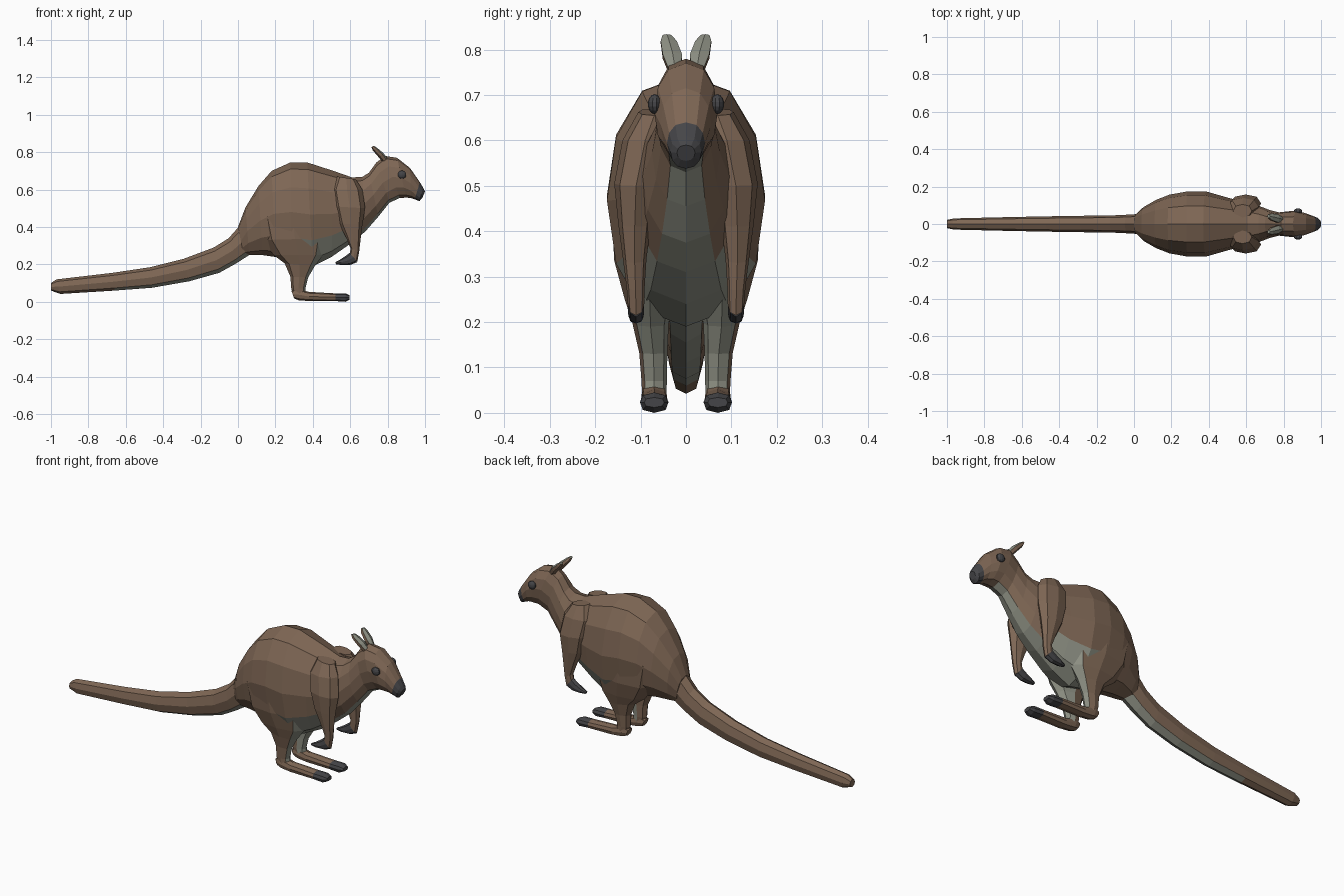
import bpy, bmesh, math


def material(name, rgb):
    m = bpy.data.materials.new(name)
    m.diffuse_color = (*rgb, 1)
    return m


BROWN = material("brown_fur", (0.21, 0.135, 0.09))
PALE = material("pale_fur", (0.27, 0.28, 0.23))
DARK = material("dark_skin", (0.06, 0.06, 0.065))


def loft(name, stations, sides, paint=None, mirror=False, fullness=0.85):
    """Skin rings together. Station: x,z of one edge, x,z of opposite edge, y, half width."""
    bm = bmesh.new()
    rings = []
    for ax, az, bx, bz, y, hw in stations:
        ring = []
        for j in range(sides):
            t = 2 * math.pi * j / sides
            f = (1 + math.cos(t)) / 2
            s = math.sin(t)
            w = math.copysign(abs(s) ** fullness, s) * hw
            ring.append(bm.verts.new((bx + (ax - bx) * f, y + w, bz + (az - bz) * f)))
        rings.append(ring)
    for i in range(len(rings) - 1):
        for j in range(sides):
            k = (j + 1) % sides
            face = bm.faces.new((rings[i][j], rings[i][k], rings[i + 1][k], rings[i + 1][j]))
            face.material_index = paint(i, j) if paint else 0
    last = len(rings) - 2
    bm.faces.new(rings[0]).material_index = paint(0, 0) if paint else 0
    bm.faces.new(rings[-1]).material_index = paint(last, 0) if paint else 0
    bmesh.ops.recalc_face_normals(bm, faces=bm.faces)
    return finish(name, bm, mirror)


def finish(name, bm, mirror):
    me = bpy.data.meshes.new(name)
    bm.to_mesh(me)
    bm.free()
    for m in (BROWN, PALE, DARK):
        me.materials.append(m)
    ob = bpy.data.objects.new(name, me)
    bpy.context.collection.objects.link(ob)
    if mirror:
        mod = ob.modifiers.new("mirror", 'MIRROR')
        mod.use_axis = (False, True, False)
    return ob


# Body, neck and head in one skin, with pale belly and dark nose
def body_paint(i, j):
    if i >= 14:
        return 2
    if 4 <= i <= 10 and j in (5, 6):
        return 1
    return 1 if 4 <= i <= 6 and j in (4, 7) else 0


loft("body_and_head", [
    (0.00, 0.40, 0.03, 0.25, 0, 0.055),
    (0.04, 0.505, 0.06, 0.25, 0, 0.09),
    (0.11, 0.62, 0.13, 0.25, 0, 0.13),
    (0.18, 0.70, 0.20, 0.24, 0, 0.157),
    (0.28, 0.745, 0.29, 0.215, 0, 0.174),
    (0.37, 0.745, 0.40, 0.19, 0, 0.174),
    (0.51, 0.70, 0.50, 0.24, 0, 0.14),
    (0.61, 0.665, 0.60, 0.31, 0, 0.115),
    (0.665, 0.668, 0.68, 0.375, 0, 0.095),
    (0.70, 0.69, 0.75, 0.455, 0, 0.075),
    (0.74, 0.745, 0.81, 0.53, 0, 0.062),
    (0.785, 0.78, 0.865, 0.555, 0, 0.068),
    (0.85, 0.77, 0.90, 0.557, 0, 0.07),
    (0.92, 0.715, 0.925, 0.555, 0, 0.056),
    (0.972, 0.64, 0.945, 0.548, 0, 0.042),
    (0.99, 0.61, 0.97, 0.538, 0, 0.034),
    (1.00, 0.59, 0.985, 0.555, 0, 0.02),
], 12, body_paint)

# Tail with pale underside
loft("tail", [
    (-1.00, 0.10, -1.00, 0.06, 0, 0.022),
    (-0.97, 0.12, -0.95, 0.042, 0, 0.03),
    (-0.67, 0.155, -0.66, 0.06, 0, 0.037),
    (-0.47, 0.185, -0.46, 0.075, 0, 0.041),
    (-0.29, 0.23, -0.26, 0.11, 0, 0.044),
    (-0.13, 0.29, -0.10, 0.155, 0, 0.046),
    (-0.05, 0.34, -0.01, 0.205, 0, 0.05),
    (0.03, 0.43, 0.06, 0.25, 0, 0.055),
], 8, lambda i, j: 1 if j in (3, 4) and i > 1 else 0)

# Hind legs: thigh tapering to ankle, pale in front and inside
loft("hind_leg", [
    (0.48, 0.46, 0.10, 0.46, 0.085, 0.08),
    (0.48, 0.34, 0.13, 0.33, 0.083, 0.075),
    (0.455, 0.25, 0.19, 0.25, 0.08, 0.055),
    (0.41, 0.19, 0.25, 0.205, 0.078, 0.04),
    (0.375, 0.13, 0.28, 0.135, 0.072, 0.031),
    (0.36, 0.07, 0.285, 0.07, 0.07, 0.028),
    (0.365, 0.03, 0.30, 0.025, 0.07, 0.026),
], 8, lambda i, j: 1 if j in (0, 6, 7) and i > 0 else 0, mirror=True)

# Long hind feet with dark toes
loft("hind_foot", [
    (0.285, 0.06, 0.30, 0.018, 0.07, 0.022),
    (0.31, 0.07, 0.325, 0.008, 0.07, 0.028),
    (0.38, 0.053, 0.38, 0.004, 0.07, 0.029),
    (0.52, 0.045, 0.52, 0.004, 0.07, 0.031),
    (0.575, 0.045, 0.575, 0.00, 0.07, 0.031),
    (0.597, 0.034, 0.597, 0.012, 0.07, 0.022),
], 8, lambda i, j: 2 if i >= 3 else 0, mirror=True, fullness=0.6)

# Fore legs hanging from the shoulder
loft("fore_leg", [
    (0.63, 0.655, 0.53, 0.67, 0.07, 0.035),
    (0.665, 0.60, 0.50, 0.60, 0.09, 0.05),
    (0.68, 0.50, 0.515, 0.51, 0.11, 0.048),
    (0.665, 0.41, 0.54, 0.42, 0.113, 0.036),
    (0.655, 0.33, 0.575, 0.35, 0.113, 0.026),
    (0.648, 0.27, 0.602, 0.285, 0.111, 0.02),
    (0.638, 0.215, 0.598, 0.26, 0.11, 0.018),
], 8, mirror=True)

# Dark paws curled backwards
loft("fore_paw", [
    (0.605, 0.268, 0.637, 0.212, 0.11, 0.017),
    (0.575, 0.245, 0.60, 0.197, 0.11, 0.018),
    (0.545, 0.225, 0.555, 0.197, 0.11, 0.016),
    (0.52, 0.212, 0.525, 0.20, 0.11, 0.009),
], 8, lambda i, j: 2, mirror=True)

# Ears, pale on the forward face
loft("ear", [
    (0.80, 0.765, 0.775, 0.745, 0.025, 0.016),
    (0.778, 0.795, 0.75, 0.775, 0.03, 0.024),
    (0.745, 0.822, 0.72, 0.81, 0.038, 0.02),
    (0.727, 0.834, 0.713, 0.828, 0.042, 0.011),
], 6, lambda i, j: 1 if j in (0, 5) else 0, mirror=True)

# Eyes
bm = bmesh.new()
bmesh.ops.create_uvsphere(bm, u_segments=10, v_segments=7, radius=1)
for v in bm.verts:
    v.co = (0.877 + v.co.x * 0.024, 0.069 + v.co.y * 0.015, 0.68 + v.co.z * 0.022)
for f in bm.faces:
    f.material_index = 2
finish("eye", bm, True)
